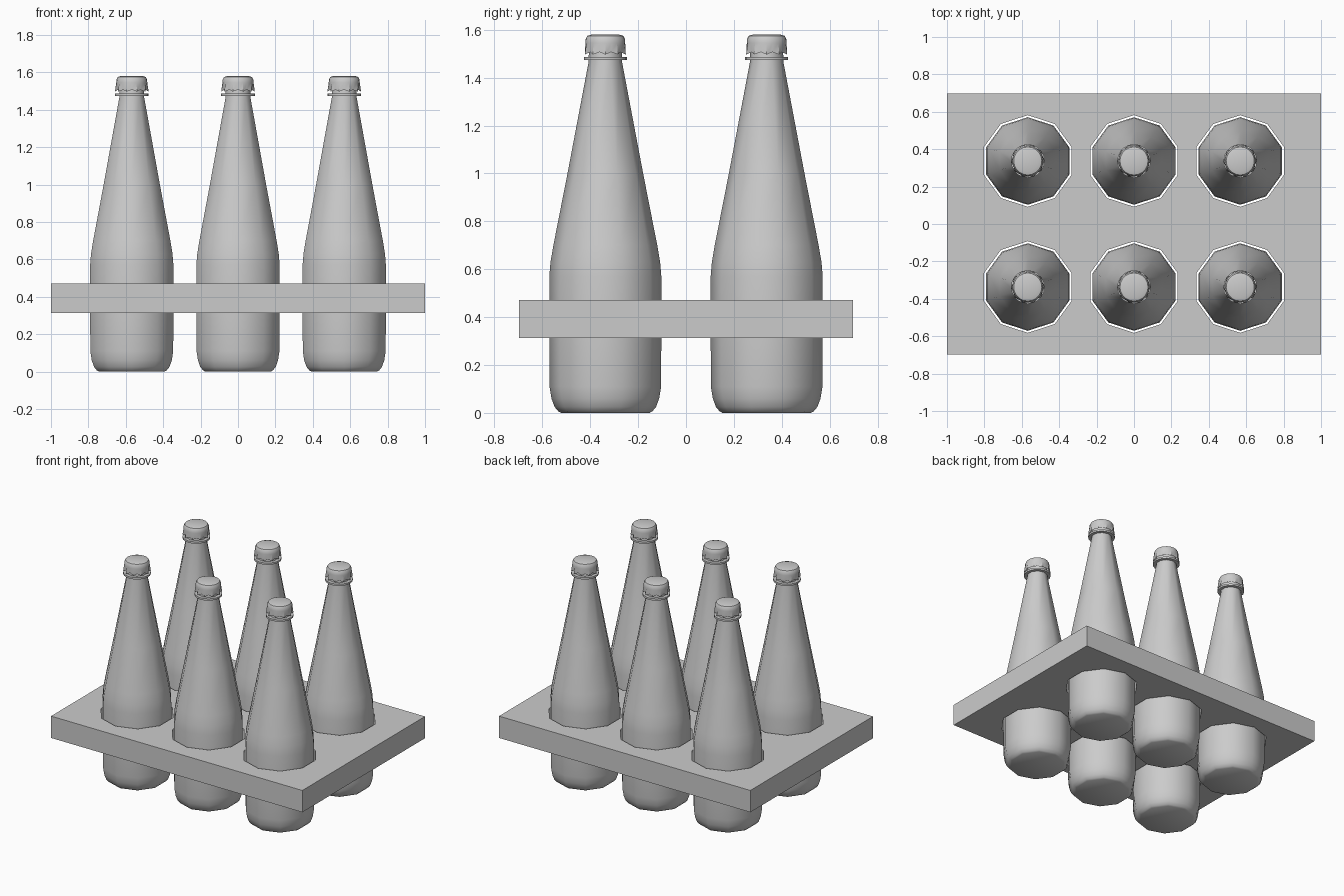
import bpy, bmesh
from math import sin, cos, pi, radians

if "Cube" in bpy.data.objects:
    bpy.data.objects.remove(bpy.data.objects["Cube"])

SIDES = 10
CENTRES = [(x, y) for y in (-0.337, 0.337) for x in (-0.568, 0, 0.568)]


def ring_points(r, n, z=0.0):
    return [(r * cos(pi / 2 + 2 * pi * i / n), r * sin(pi / 2 + 2 * pi * i / n), z) for i in range(n)]


def loft(name, rings, angle, close_bottom=True):
    """Skin a stack of equal-count rings into a mesh, capped at the top."""
    bm = bmesh.new()
    loops = [[bm.verts.new(p) for p in ring] for ring in rings]
    for a, b in zip(loops, loops[1:]):
        n = len(a)
        for i in range(n):
            j = (i + 1) % n
            bm.faces.new((a[i], a[j], b[j], b[i]))
    bm.faces.new(loops[-1])
    if close_bottom:
        bm.faces.new(loops[0][::-1])
    for f in bm.faces:
        f.smooth = True
    me = bpy.data.meshes.new(name)
    bm.to_mesh(me)
    bm.free()
    me.set_sharp_from_angle(angle=radians(angle))
    return me


def add(name, mesh, loc):
    ob = bpy.data.objects.new(name, mesh)
    ob.location = loc
    bpy.context.collection.objects.link(ob)
    return ob


# Bottle body: ten-sided turned profile (radius, height)
profile = [(0.185, 0.0), (0.197, 0.007), (0.212, 0.025), (0.225, 0.06), (0.233, 0.11),
           (0.234, 0.35), (0.234, 0.57), (0.229, 0.63), (0.217, 0.70),
           (0.158, 1.0), (0.070, 1.465), (0.068, 1.54)]
bottle = loft("bottle", [ring_points(r, SIDES, z) for r, z in profile], 50)

# Neck collar: thin disc under the cap
collar = loft("neck_collar", [ring_points(0.09, 20, z) for z in (1.473, 1.486)], 40)

# Crown cap: domed top with a crimped, zigzag skirt
N = 20
skirt = []
for i, (x, y, _) in enumerate(ring_points(1.0, N)):
    r, z = (0.090, 1.497) if i % 2 else (0.077, 1.507)
    skirt.append((x * r, y * r, z))
cap_rings = [skirt] + [ring_points(r, N, z) for r, z in
                       ((0.083, 1.545), (0.082, 1.562), (0.075, 1.575), (0.055, 1.581))]
cap = loft("bottle_cap", cap_rings, 45, close_bottom=False)

for k, (x, y) in enumerate(CENTRES, 1):
    add(f"bottle_{k}", bottle, (x, y, 0))
    add(f"neck_collar_{k}", collar, (x, y, 0))
    add(f"bottle_cap_{k}", cap, (x, y, 0))

# Carrier tray: extruded outline with six ten-sided holes
curve = bpy.data.curves.new("tray_outline", "CURVE")
curve.dimensions = "2D"
curve.fill_mode = "BOTH"
curve.extrude = 0.0785
outlines = [[(-1, -0.697), (1, -0.697), (1, 0.697), (-1, 0.697)]]
outlines += [[(cx + p[0], cy + p[1]) for p in ring_points(0.245, SIDES)] for cx, cy in CENTRES]
for pts in outlines:
    sp = curve.splines.new("POLY")
    sp.points.add(len(pts) - 1)
    for p, (x, y) in zip(sp.points, pts):
        p.co = (x, y, 0, 1)
    sp.use_cyclic_u = True
outline = bpy.data.objects.new("tray_outline", curve)
bpy.context.collection.objects.link(outline)
bpy.context.view_layer.update()
tray_mesh = bpy.data.meshes.new_from_object(outline.evaluated_get(bpy.context.evaluated_depsgraph_get()))
bpy.data.objects.remove(outline)

bm = bmesh.new()
bm.from_mesh(tray_mesh)
bmesh.ops.remove_doubles(bm, verts=bm.verts, dist=0.0005)
bmesh.ops.recalc_face_normals(bm, faces=bm.faces)
for f in bm.faces:
    f.smooth = False
bm.to_mesh(tray_mesh)
bm.free()
add("carrier_tray", tray_mesh, (0, 0, 0.392))
